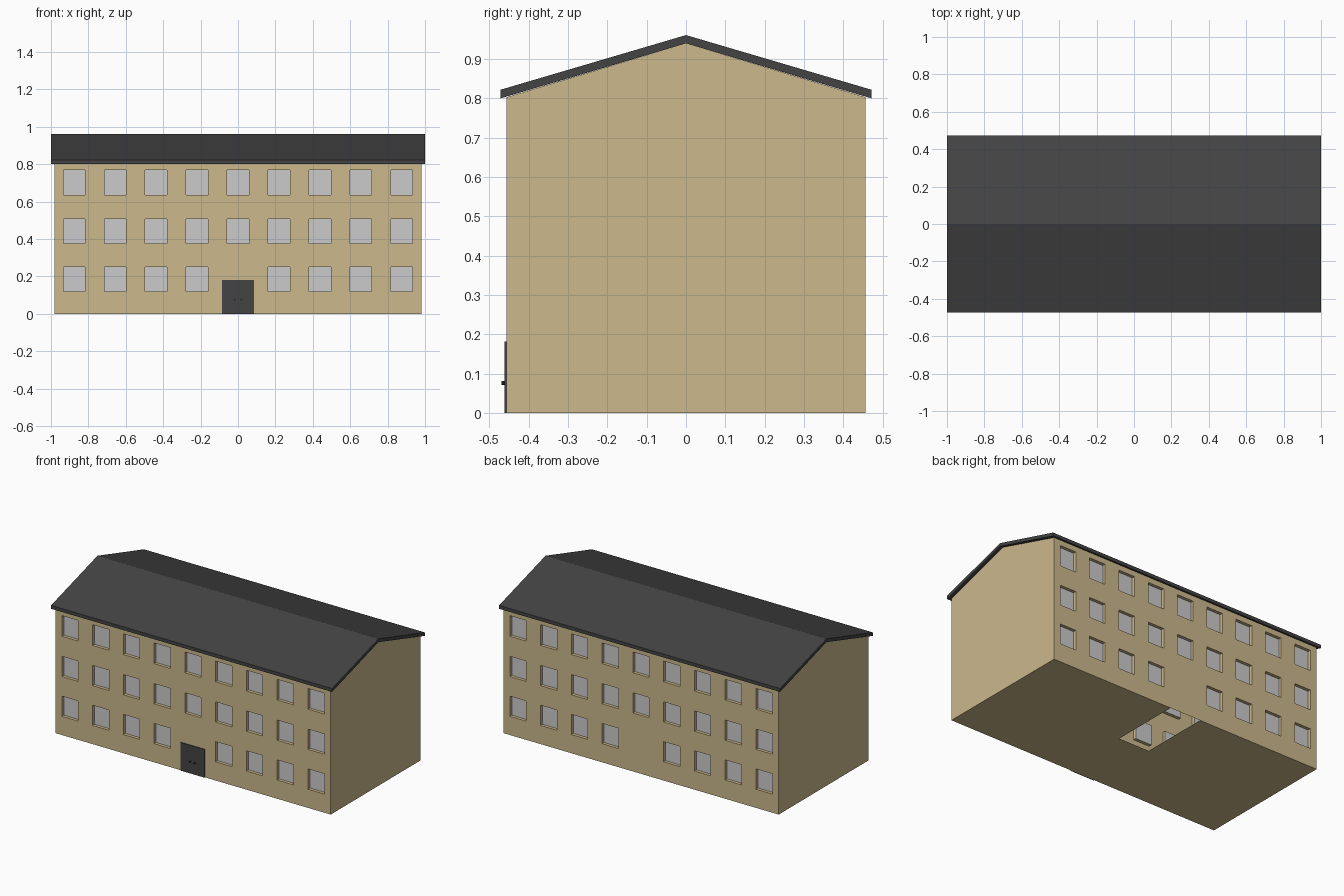
import bpy, bmesh, math
from mathutils import Matrix

if "Cube" in bpy.data.objects:
    bpy.data.objects.remove(bpy.data.objects["Cube"])


def material(name, rgb):
    m = bpy.data.materials.new(name)
    lin = [((c / 255 + 0.055) / 1.055) ** 2.4 for c in rgb]
    m.diffuse_color = (*lin, 1)
    m.use_nodes = True
    m.node_tree.nodes["Principled BSDF"].inputs["Base Color"].default_value = m.diffuse_color
    return m


WALL = material("sand_plaster", (204, 184, 140))
GLASS = material("pale_glass", (203, 203, 203))
DARK = material("dark_grey", (67, 67, 67))
BLACK = material("handle_black", (30, 30, 30))


def finish(name, bm, *mats):
    me = bpy.data.meshes.new(name)
    bm.to_mesh(me)
    bm.free()
    for m in mats:
        me.materials.append(m)
    ob = bpy.data.objects.new(name, me)
    bpy.context.collection.objects.link(ob)
    return ob


def face(bm, pts, flip=False, mat=0):
    f = bm.faces.new([bm.verts.new(p) for p in (pts[::-1] if flip else pts)])
    f.material_index = mat


def box(name, x0, x1, y0, y1, z0, z1, mat):
    bm = bmesh.new()
    bmesh.ops.create_cube(bm, size=1)
    for v in bm.verts:
        v.co = (x1 if v.co.x > 0 else x0, y1 if v.co.y > 0 else y0, z1 if v.co.z > 0 else z0)
    return finish(name, bm, mat)


W, D, EAVE, RIDGE = 0.98, 0.457, 0.803, 0.94
STEP, HALF_W, RECESS = 0.219, 0.058, 0.02
ROWS = [(0.12, 0.25), (0.376, 0.506), (0.635, 0.768)]

# long walls: grid of cells, window cells pushed inwards
xs = [-W] + [c * STEP + s * HALF_W for c in range(-4, 5) for s in (-1, 1)] + [W]
zs = [0] + [z for row in ROWS for z in row] + [EAVE]
bm = bmesh.new()
for side in (-1, 1):
    y, yi, flip = side * D, side * (D - RECESS), side > 0
    for i in range(len(xs) - 1):
        for j in range(len(zs) - 1):
            a, b, lo, hi = xs[i], xs[i + 1], zs[j], zs[j + 1]
            corners = [(a, lo), (b, lo), (b, hi), (a, hi)]
            window = i % 2 and j % 2 and not (i == 9 and j == 1)
            if not window:
                face(bm, [(p, y, q) for p, q in corners], flip)
                continue
            face(bm, [(p, yi, q) for p, q in corners], flip, 1)
            for k in range(4):
                (p, q), (r, s) = corners[k], corners[(k + 1) % 4]
                face(bm, [(p, y, q), (r, y, s), (r, yi, s), (p, yi, q)], flip)
# gable ends
for side in (-1, 1):
    outline = [(-D, 0), (D, 0), (D, EAVE), (0, RIDGE), (-D, EAVE)]
    face(bm, [(side * W, p, q) for p, q in outline], side < 0)
# floor with the opening at the back
fx, fy = [-W, -0.11, 0.11, W], [-D, 0, D]
for i in range(3):
    for j in range(2):
        if (i, j) != (1, 1):
            a, b, c, d = fx[i], fx[i + 1], fy[j], fy[j + 1]
            face(bm, [(a, c, 0), (a, d, 0), (b, d, 0), (b, c, 0)])
bmesh.ops.remove_doubles(bm, verts=bm.verts, dist=1e-5)
finish("walls", bm, WALL, GLASS)

# roof: chevron profile extruded along x
profile = [(-0.472, 0.8), (0, 0.94), (0.472, 0.8), (0.472, 0.822), (0, 0.961), (-0.472, 0.822)]
bm = bmesh.new()
n = len(profile)
for k in range(n):
    (p, q), (r, s) = profile[k], profile[(k + 1) % n]
    face(bm, [(-1, p, q), (-1, r, s), (1, r, s), (1, p, q)])
for side in (-1, 1):
    for h in ([0, 1, 4, 5], [1, 2, 3, 4]):
        face(bm, [(side, *profile[k]) for k in h])
bmesh.ops.remove_doubles(bm, verts=bm.verts, dist=1e-5)
bmesh.ops.recalc_face_normals(bm, faces=bm.faces)
finish("roof", bm, DARK)

# double door with round handles
for side, label in ((-1, "left"), (1, "right")):
    x0, x1 = sorted((side * 0.001, side * 0.086))
    box(label + "_door_leaf", x0, x1, -D - 0.005, -D + 0.001, 0, 0.181, DARK)
    bm = bmesh.new()
    bmesh.ops.create_cone(bm, cap_ends=True, segments=12, radius1=0.005, radius2=0.005, depth=0.008,
                          matrix=Matrix.Translation((side * 0.017, -D - 0.008, 0.076))
                          @ Matrix.Rotation(math.pi / 2, 4, 'X'))
    finish(label + "_door_handle", bm, BLACK)
